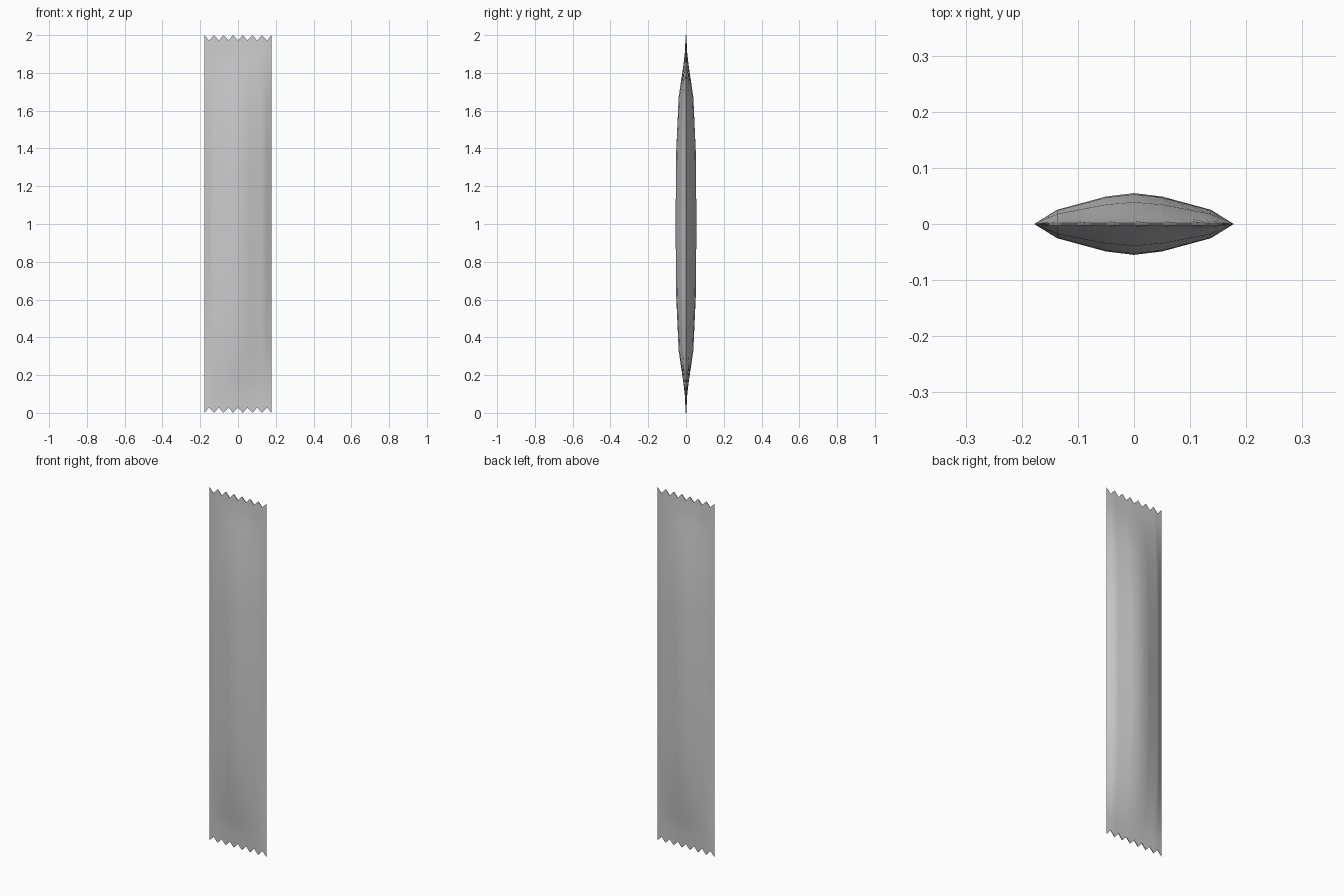
import bpy, bmesh, math

if "Cube" in bpy.data.objects:
    bpy.data.objects.remove(bpy.data.objects["Cube"])

HALF_W, HEIGHT, TEETH, DEPTH = 0.178, 2.0, 7, 0.028
PITCH = 2 * HALF_W / TEETH

# cross-section (x, share of thickness) and thickness along the height
SECTION = [(0, 1.0), (0.05, 0.89), (0.137, 0.46), (HALF_W, 0.0)]
FLAT = [(0, 1.0), (0.05, 1.0), (0.137, 1.0), (HALF_W, 0.0)]
ROWS = [(0.0, 0.002), (0.09, 0.006), (0.16, 0.014), (0.33, 0.039), (0.64, 0.053), (1.0, 0.055)]
ROWS += [(HEIGHT - z, t) for z, t in reversed(ROWS[:-1])]


def lerp_table(table, x):
    for (x0, y0), (x1, y1) in zip(table, table[1:]):
        if x <= x1 + 1e-9:
            return y0 + (y1 - y0) * (x - x0) / (x1 - x0)
    return table[-1][1]


def notch(x):
    """Depth of the pinked edge: peaks at both sides, valleys between."""
    f = ((x + HALF_W) / PITCH) % 1.0
    return DEPTH * (1 - abs(2 * f - 1))


xs = sorted([-HALF_W + i * PITCH / 2 for i in range(2 * TEETH + 1)]
            + [s * v for s in (-1, 1) for v in (0.05, 0.137)])
n = len(xs)

bm = bmesh.new()
rings = []
for r, (z, t) in enumerate(ROWS):
    flat = max(0.0, 1 - min(z, HEIGHT - z) / 0.16)

    def vert(x, side):
        s = lerp_table(SECTION, abs(x)) * (1 - flat) + lerp_table(FLAT, abs(x)) * flat
        dz = notch(x) if r == 0 else -notch(x) if r == len(ROWS) - 1 else 0
        return bm.verts.new((x, side * t * s, z + dz))

    front = [vert(x, -1) for x in xs]
    back = [front[0]] + [vert(x, 1) for x in xs[1:-1]] + [front[-1]]
    rings.append((front, back))

# front and back film
for lower, upper in zip(rings, rings[1:]):
    for a, b in zip(lower, upper):
        for i in range(n - 1):
            bm.faces.new((a[i], a[i + 1], b[i + 1], b[i]))

# thin sealed zigzag ends
for f, b in (rings[0], rings[-1]):
    for i in range(n - 1):
        bm.faces.new(list(dict.fromkeys((f[i], f[i + 1], b[i + 1], b[i]))))

bmesh.ops.recalc_face_normals(bm, faces=bm.faces)
mesh = bpy.data.meshes.new("stick_packet")
bm.to_mesh(mesh)
bm.free()
packet = bpy.data.objects.new("stick_packet", mesh)
bpy.context.collection.objects.link(packet)
bpy.context.view_layer.objects.active = packet
packet.select_set(True)
bpy.ops.object.shade_smooth_by_angle(angle=math.radians(40))
